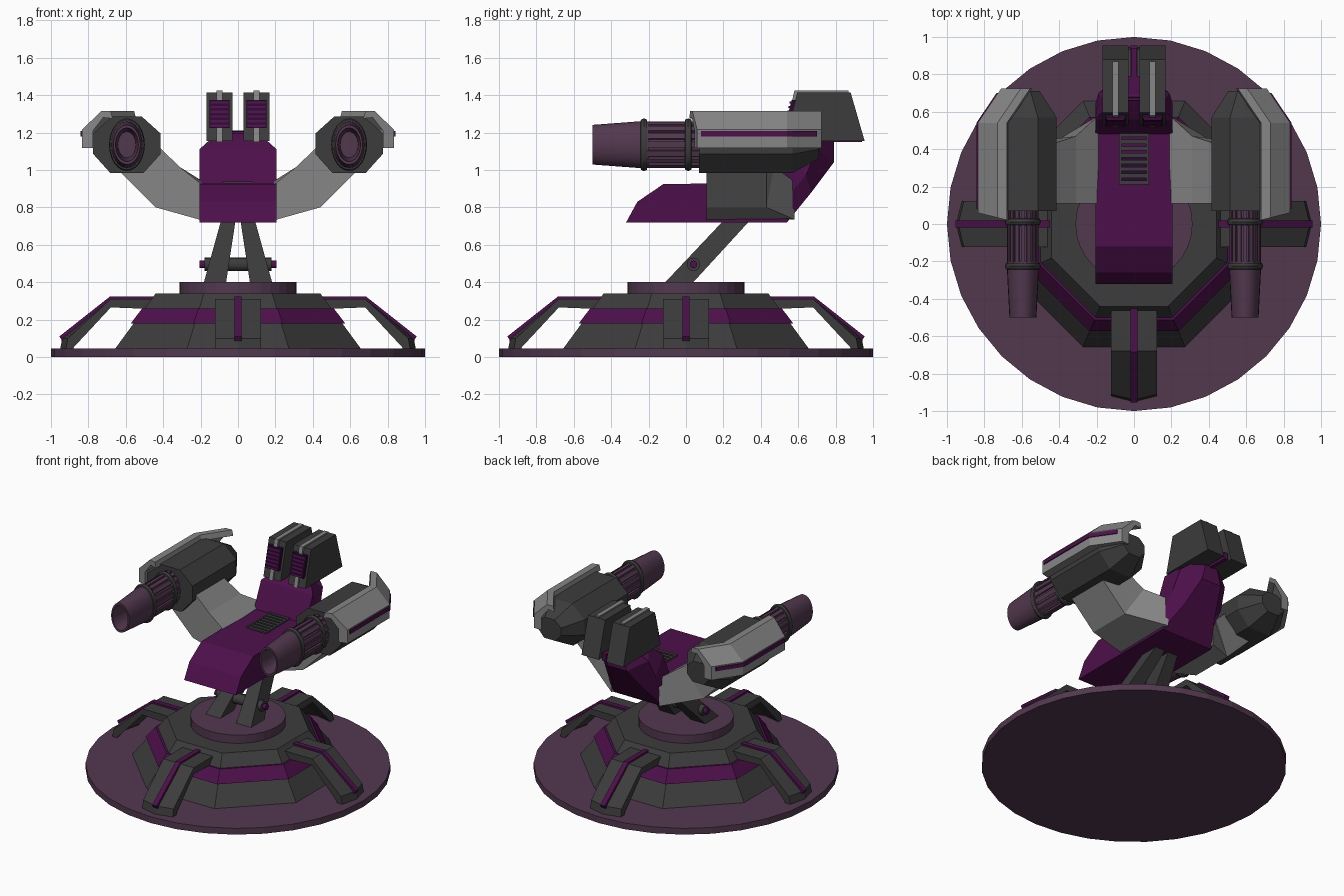
import bpy, bmesh
from math import sin, cos, pi, radians

if "Cube" in bpy.data.objects:
    bpy.data.objects.remove(bpy.data.objects["Cube"])


def material(name, c):
    m = bpy.data.materials.new(name)
    m.diffuse_color = (*c, 1)
    m.use_nodes = True
    m.node_tree.nodes["Principled BSDF"].inputs["Base Color"].default_value = m.diffuse_color
    return m


PURPLE = material("purple", (0.075, 0.005, 0.07))
DEEP = material("deep_purple", (0.025, 0.003, 0.03))
MAUVE = material("mauve", (0.085, 0.04, 0.078))
DARK = material("dark_grey", (0.045, 0.045, 0.045))
LIGHT = material("light_grey", (0.24, 0.24, 0.24))


def loft(name, sections, mat, mirror=False, smooth=False, turn=0):
    """Skin equal-length point loops and cap both ends."""
    bm = bmesh.new()
    loops = [[bm.verts.new(p) for p in s] for s in sections]
    n = len(loops[0])
    for a, b in zip(loops, loops[1:]):
        for i in range(n):
            j = (i + 1) % n
            bm.faces.new((a[i], a[j], b[j], b[i]))
    bm.faces.new(loops[0])
    bm.faces.new(loops[-1])
    bmesh.ops.recalc_face_normals(bm, faces=bm.faces)
    me = bpy.data.meshes.new(name)
    bm.to_mesh(me)
    bm.free()
    me.materials.append(mat)
    ob = bpy.data.objects.new(name, me)
    bpy.context.collection.objects.link(ob)
    ob.rotation_euler.z = turn
    if mirror:
        ob.modifiers.new("mirror", 'MIRROR')
    if smooth:
        bpy.context.view_layer.objects.active = ob
        ob.select_set(True)
        bpy.ops.object.shade_smooth_by_angle(angle=radians(35))
        ob.select_set(False)
    return ob


def ring_z(n, r, z, phase=0.0):
    return [(r * cos(2 * pi * i / n + phase), r * sin(2 * pi * i / n + phase), z) for i in range(n)]


def octagon(apothem, z):
    return ring_z(8, apothem / cos(pi / 8), z, pi / 8)


def extrude_x(name, yz, x0, x1, mat, mirror=False, turn=0):
    return loft(name, [[(x, y, z) for y, z in yz] for x in (x0, x1)], mat, mirror, turn=turn)


def box(name, x, y, z, mat, mirror=False):
    return extrude_x(name, [(y[0], z[0]), (y[1], z[0]), (y[1], z[1]), (y[0], z[1])], *x, mat, mirror)


# Base disc, octagonal plinth, purple band and turntable
loft("base_disc", [ring_z(32, 1, 0), ring_z(32, 1, 0.045)], MAUVE)
loft("plinth", [octagon(0.66, 0.04), octagon(0.44, 0.34)], DARK)
loft("plinth_band", [octagon(0.55, 0.18), octagon(0.573, 0.18), octagon(0.512, 0.26), octagon(0.48, 0.26)], PURPLE)
loft("turntable", [ring_z(32, 0.313, 0.33), ring_z(32, 0.313, 0.40)], MAUVE)

# Four bent legs with purple ridges
path = [(0.42, 0.31, 0.255), (0.68, 0.31, 0.265), (0.94, 0.10, 0.05), (0.95, 0.045, 0.045)]
for i in range(4):
    t = i * pi / 2
    secs = []
    for k, (r, zt, zb) in enumerate(path):
        ri = r - (0.03 if k == 2 else 0.04 if k == 3 else 0)
        s = 0.03 if k > 1 else 0
        secs.append([(-0.122, -r + s, zt), (0, -r, zt), (0.122, -r + s, zt),
                     (0.122, -ri + s, zb), (0, -ri, zb), (-0.122, -ri + s, zb)])
    loft(f"leg_{i}", secs, DARK, turn=t)
    ridge = [(-0.43, 0.30), (-0.45, 0.323), (-0.685, 0.323), (-0.955, 0.11), (-0.94, 0.085), (-0.675, 0.30)]
    extrude_x(f"leg_ridge_{i}", ridge, -0.018, 0.018, PURPLE, turn=t)

# Slanted struts and hinge pin
loft("strut", [[(x0, -0.12, 0.39), (x1, -0.12, 0.39), (x1, 0.03, 0.39), (x0, 0.03, 0.39)]
               for x0, x1 in [(0.065, 0.185)]] +
     [[(0.01, 0.22, 0.75), (0.085, 0.22, 0.75), (0.085, 0.36, 0.75), (0.01, 0.36, 0.75)]], DARK, True)


def disc_x(r, n=16):
    return [(0.04 + r * cos(2 * pi * i / n), 0.495 + r * sin(2 * pi * i / n)) for i in range(n)]


extrude_x("hinge_pin", disc_x(0.036), -0.18, 0.18, DARK)
extrude_x("hinge_cap", disc_x(0.02), -0.205, 0.205, PURPLE)

# Body: bottom edge, shoulder line, top edge: (half width, y, z)
body = [((0.207, -0.32, 0.72), (0.207, -0.29, 0.775), (0.207, -0.26, 0.83)),
        ((0.207, -0.12, 0.72), (0.207, -0.12, 0.83), (0.207, -0.12, 0.925)),
        ((0.207, 0.54, 0.72), (0.207, 0.52, 0.83), (0.207, 0.48, 0.93)),
        ((0.13, 0.67, 0.88), (0.207, 0.64, 0.97), (0.207, 0.56, 1.11)),
        ((0.08, 0.79, 1.04), (0.19, 0.70, 1.11), (0.14, 0.63, 1.17)),
        ((0.05, 0.79, 1.15), (0.10, 0.75, 1.18), (0.06, 0.68, 1.21))]
loft("body", [[(w, y, z) for w, y, z in s] + [(-w, y, z) for w, y, z in reversed(s)] for s in body], PURPLE)
box("tail_block", (-0.05, 0.05), (0.66, 0.79), (1.10, 1.205), PURPLE)
box("tail_fin", (-0.016, 0.016), (0.68, 0.94), (1.15, 1.2), PURPLE)

# Vent on the body
box("vent_bed", (-0.075, 0.075), (0.21, 0.49), (0.91, 0.929), DEEP)
box("vent_rail", (0.068, 0.08), (0.21, 0.49), (0.91, 0.94), DARK, True)
for i in range(8):
    y = 0.21 + i * 0.0365
    box(f"vent_slat_{i}", (-0.07, 0.07), (y, y + 0.023), (0.91, 0.938), DARK)

# Rear pods with centre strip and grille
extrude_x("pod", [(0.53, 1.155), (0.595, 1.415), (0.88, 1.415), (0.955, 1.155)], 0.03, 0.168, DARK, True)
extrude_x("pod_strip", [(0.515, 1.15), (0.58, 1.425), (0.87, 1.425), (0.87, 1.40), (0.62, 1.40), (0.56, 1.15)],
          0.084, 0.114, LIGHT, True)


def slanted(z0, z1, out):
    y = lambda z: 0.53 + (z - 1.155) * 0.25
    return [(y(z0) - out, z0), (y(z1) - out, z1), (y(z1) + 0.02, z1), (y(z0) + 0.02, z0)]


extrude_x("grille", slanted(1.225, 1.375, 0.02), 0.045, 0.153, DEEP, True)
for i in range(6):
    z = 1.23 + i * 0.025
    extrude_x(f"grille_slat_{i}", slanted(z, z + 0.012, 0.028), 0.05, 0.148, PURPLE, True)

# Side arms
loft("arm", [[(0.19, 0.11, 0.73), (0.19, 0.11, 0.92), (0.19, 0.58, 0.94), (0.19, 0.58, 0.735)],
             [(0.44, 0.11, 0.80), (0.31, 0.11, 1.015), (0.31, 0.47, 1.015), (0.44, 0.43, 0.80)],
             [(0.64, 0.11, 1.0), (0.43, 0.11, 1.13), (0.43, 0.43, 1.13), (0.64, 0.43, 1.0)]], LIGHT, True)

# Gun housings
CX, CZ = 0.594, 1.135
OCT = [(-0.18, -0.05), (-0.09, -0.15), (0.09, -0.15), (0.18, -0.05),
       (0.18, 0.06), (0.08, 0.15), (-0.08, 0.15), (-0.18, 0.06)]
loft("gun_housing", [[(CX + x * k, y, CZ + z * k) for x, z in OCT]
                     for y, k in [(0.07, 1), (0.57, 1), (0.71, 0.5)]], DARK, True)


# Elliptical barrels with hollow muzzles, rings and flutes
def oval(y, r, n=24):
    return [(CX + 0.68 * r * cos(2 * pi * i / n), y, CZ + r * sin(2 * pi * i / n)) for i in range(n)]


loft("muzzle", [oval(*s) for s in [(-0.2, 0.124), (-0.26, 0.124), (-0.5, 0.106), (-0.5, 0.09), (-0.27, 0.07)]],
     MAUVE, True, True)
loft("barrel_core", [oval(-0.22, 0.108), oval(0.1, 0.108)], MAUVE, True, True)
for k, y in enumerate((-0.225, 0.012)):
    loft(f"barrel_ring_{k}", [oval(y + d, r) for d, r in
                              [(-0.02, 0.11), (-0.016, 0.134), (0, 0.141), (0.016, 0.134), (0.02, 0.11)]],
         DARK, True, True)
for i in range(16):
    a = 2 * pi * i / 16
    secs = []
    for y in (-0.21, 0.08):
        secs.append([(CX + 0.68 * r * cos(a + d), y, CZ + r * sin(a + d))
                     for r, d in [(0.1, -0.13), (0.125, -0.13), (0.125, 0.13), (0.1, 0.13)]])
    loft(f"barrel_flute_{i}", secs, MAUVE, True)

# Armour shells and their purple stripes
SHELL = [(0.835, 1.118), (0.835, 1.215), (0.73, 1.315), (0.68, 1.315),
         (0.67, 1.275), (0.72, 1.28), (0.775, 1.21), (0.775, 1.118)]
STRIPE = [(0.80, 1.18), (0.843, 1.18), (0.843, 1.207), (0.80, 1.207)]
loft("armour_shell", [[(x - s, y + g * (0.835 - x), z) for x, z in SHELL]
                      for y, s, g in [(0.06, 0, -0.25), (0.54, 0, 0), (0.725, 0.125, 0)]], LIGHT, True)
loft("armour_stripe", [[(x - s, y, z) for x, z in STRIPE]
                       for y, s in [(0.08, 0), (0.54, 0), (0.70, 0.108)]], PURPLE, True)
